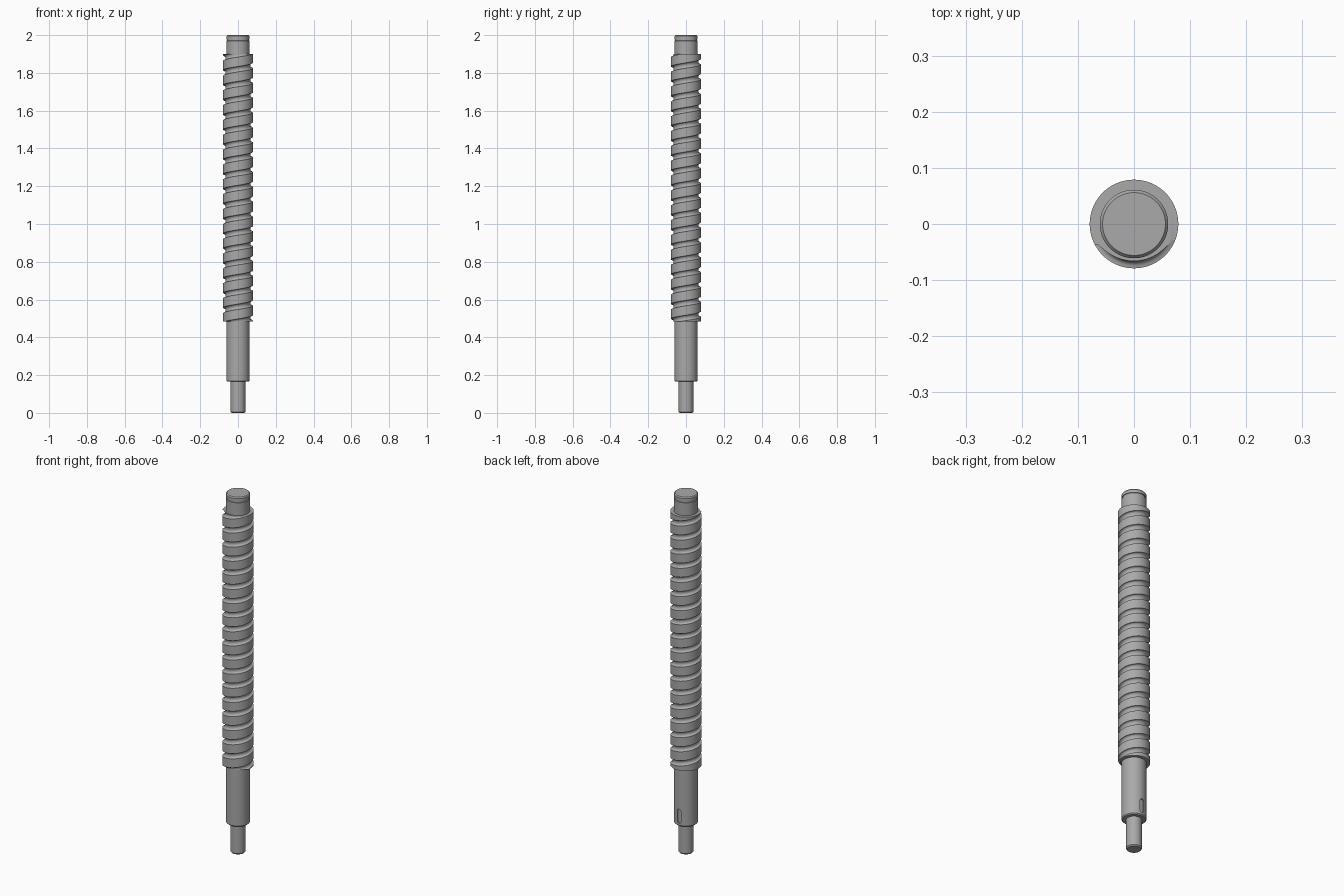
import bpy, bmesh, math
from mathutils import Matrix

if "Cube" in bpy.data.objects:
    bpy.data.objects.remove(bpy.data.objects["Cube"])

steel = bpy.data.materials.new("grey steel")
steel.use_nodes = True
steel.diffuse_color = (0.4, 0.4, 0.4, 1)
steel.node_tree.nodes["Principled BSDF"].inputs["Base Color"].default_value = steel.diffuse_color

SIDES = 72
PITCH, LOW, HIGH = 0.0786, 0.485, 1.899
OUTER, DEPTH, HALF = 0.079, 0.013, 0.0145   # thread radius, groove depth and half width
START = 0.503                               # groove height on the +x side


def finish(name, bm):
    bmesh.ops.recalc_face_normals(bm, faces=bm.faces)
    mesh = bpy.data.meshes.new(name)
    bm.to_mesh(mesh)
    bm.free()
    obj = bpy.data.objects.new(name, mesh)
    bpy.context.collection.objects.link(obj)
    mesh.materials.append(steel)
    return obj


def smooth(obj):
    bpy.ops.object.select_all(action='DESELECT')
    obj.select_set(True)
    bpy.context.view_layer.objects.active = obj
    bpy.ops.object.shade_smooth_by_angle(angle=math.radians(32))


def lathe(name, profile):
    bm = bmesh.new()
    verts = [bm.verts.new((r, 0, z)) for r, z in profile]
    edges = [bm.edges.new(pair) for pair in zip(verts, verts[1:])]
    bmesh.ops.spin(bm, geom=verts + edges, cent=(0, 0, 0), axis=(0, 0, 1),
                   angle=math.tau, steps=SIDES, use_merge=False)
    bmesh.ops.remove_doubles(bm, verts=bm.verts, dist=1e-5)
    return finish(name, bm)


def boolean_cut(obj, cutter):
    mod = obj.modifiers.new("cut", 'BOOLEAN')
    mod.operation, mod.solver, mod.object = 'DIFFERENCE', 'EXACT', cutter
    bpy.context.view_layer.objects.active = obj
    bpy.ops.object.modifier_apply(modifier=mod.name)
    bpy.data.objects.remove(cutter)


# Plain shafts below and above the thread
lower = lathe("lower_journal", [
    (0, 0), (0.034, 0), (0.039, 0.006), (0.039, 0.165), (0.056, 0.165),
    (0.061, 0.17), (0.061, LOW + 0.001), (0, LOW + 0.001)])
upper = lathe("upper_journal", [
    (0, HIGH - 0.001), (0.061, HIGH - 0.001), (0.061, 1.97), (0.058, 1.971),
    (0.058, 1.977), (0.061, 1.978), (0.061, 1.994), (0.056, 2), (0, 2)])

# Keyway slot on the back of the lower shaft
bm = bmesh.new()
ends = [(0.192, math.pi), (0.248, 0)]
outline = [bm.verts.new((0.011 * math.cos(start + math.pi * i / 10), 0.054,
                         z + 0.011 * math.sin(start + math.pi * i / 10)))
           for z, start in ends for i in range(11)]
slot = bm.faces.new(outline)
new = bmesh.ops.extrude_face_region(bm, geom=[slot])["geom"]
bmesh.ops.translate(bm, verts=[v for v in new if isinstance(v, bmesh.types.BMVert)],
                    vec=(0, 0.03, 0))
boolean_cut(lower, finish("keyway_cutter", bm))

# Threaded body: one land-and-groove section swept up the helix
bm = bmesh.new()
section = [(OUTER - DEPTH * math.cos(math.pi / 2 * k / 5) ** 0.8 if abs(k) < 5 else OUTER,
            HALF * math.sin(math.pi / 2 * k / 5)) for k in range(-5, 6)]
section.append((OUTER, PITCH / 2))
count = len(section)
columns = []
for s in range(SIDES):
    a = math.tau * s / SIDES
    columns.append([bm.verts.new((r * math.cos(a), r * math.sin(a),
                                  START + (turn + s / SIDES) * PITCH + z))
                    for turn in range(-3, 21) for r, z in section])
for s in range(SIDES):
    here, there = columns[s], columns[(s + 1) % SIDES]
    shift = count if s == SIDES - 1 else 0
    for i in range(len(here) - 1 - shift):
        bm.faces.new((here[i], there[i + shift], there[i + 1 + shift], here[i + 1]))
for z, up in ((LOW, -1), (HIGH, 1)):
    cut = bmesh.ops.bisect_plane(bm, geom=bm.verts[:] + bm.edges[:] + bm.faces[:],
                                 plane_co=(0, 0, z), plane_no=(0, 0, up), clear_outer=True)
    rim = [e for e in cut["geom_cut"] if isinstance(e, bmesh.types.BMEdge)]
    bmesh.ops.contextual_create(bm, geom=rim)
thread = finish("screw_thread", bm)

for part in (lower, upper, thread):
    smooth(part)
